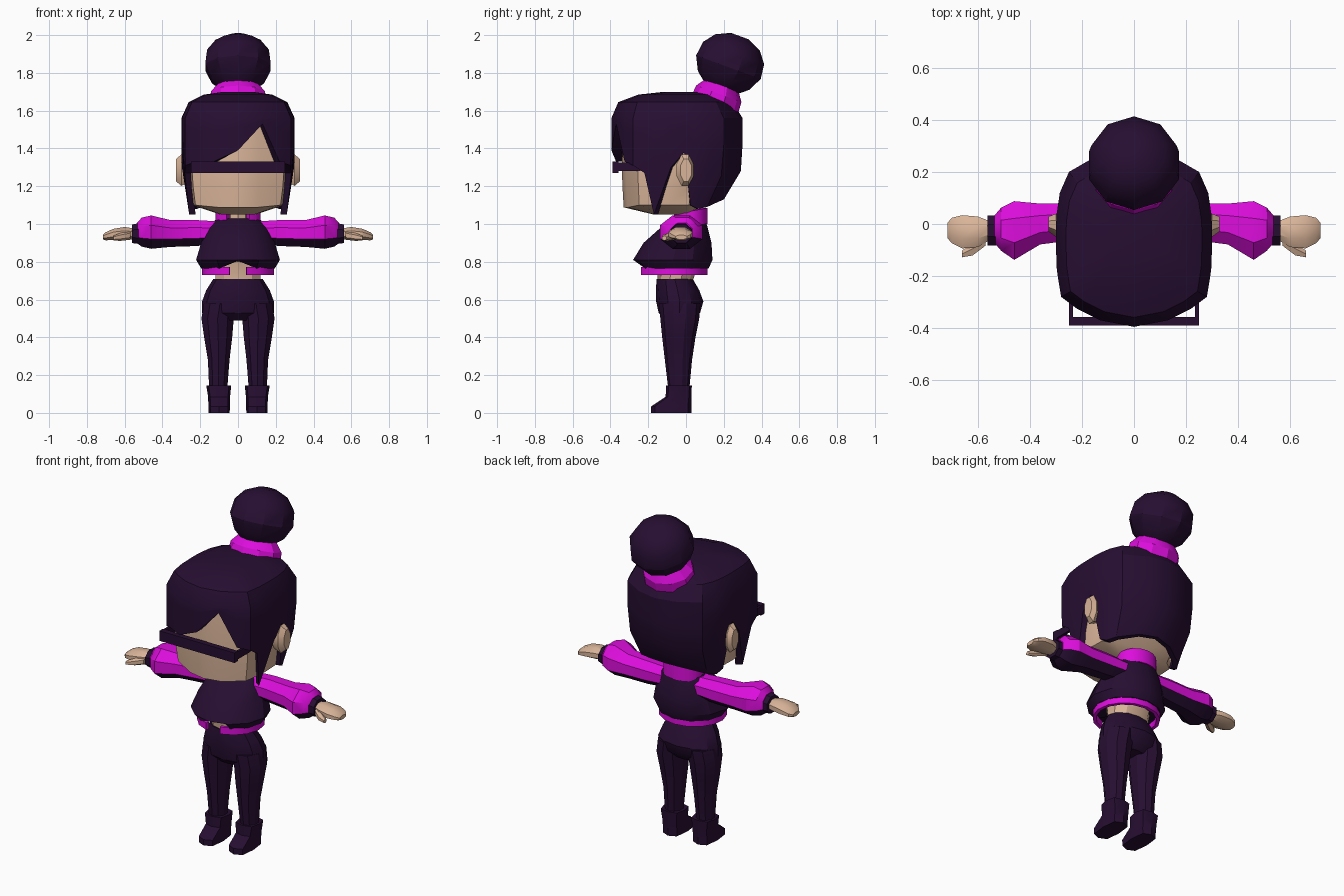
import bpy, bmesh, math
from mathutils import Matrix

if "Cube" in bpy.data.objects:
    bpy.data.objects.remove(bpy.data.objects["Cube"])


def material(name, rgb):
    m = bpy.data.materials.new(name)
    m.diffuse_color = (*rgb, 1)
    m.use_nodes = True
    m.node_tree.nodes["Principled BSDF"].inputs["Base Color"].default_value = m.diffuse_color
    return m


DARK = material("dark_purple", (0.020, 0.0045, 0.032))
PINK = material("magenta", (0.72, 0.004, 0.72))
SKIN = material("skin", (0.70, 0.46, 0.32))


def finish(name, bm, mats, rule=None, angle=30):
    bmesh.ops.recalc_face_normals(bm, faces=bm.faces[:])
    bm.normal_update()
    if rule:
        for f in bm.faces:
            f.material_index = rule(f)
    me = bpy.data.meshes.new(name)
    bm.to_mesh(me)
    bm.free()
    ob = bpy.data.objects.new(name, me)
    bpy.context.collection.objects.link(ob)
    for m in mats:
        me.materials.append(m)
    bpy.ops.object.select_all(action='DESELECT')
    ob.select_set(True)
    bpy.context.view_layer.objects.active = ob
    bpy.ops.object.shade_smooth_by_angle(angle=math.radians(angle))
    return ob


def loft(name, rings, mats, side=1, rule=None, matrix=None, cap_start=True):
    """Skin a list of closed rings and cap the ends."""
    bm = bmesh.new()
    rows = [[bm.verts.new((p[0] * side, p[1], p[2])) for p in r] for r in rings]
    n = len(rows[0])
    for a, b in zip(rows, rows[1:]):
        for i in range(n):
            j = (i + 1) % n
            bm.faces.new((a[i], a[j], b[j], b[i]))
    if cap_start:
        bm.faces.new(rows[0])
    bm.faces.new(rows[-1])
    if matrix:
        bm.transform(matrix)
    return finish(name, bm, mats, rule)


def zring(z, cx, cy, rx, ry, n=10, power=1.0):
    """Oval in the ground plane, boxier for a lower power."""
    out = []
    for i in range(n):
        a = 2 * math.pi * i / n - math.pi / 2
        c, s = round(math.cos(a), 6), round(math.sin(a), 6)
        out.append((cx + rx * math.copysign(abs(c) ** power, c),
                    cy + ry * math.copysign(abs(s) ** power, s), z))
    return out


def xring(x, cy, cz, ry, rz, n=8):
    """Oval across a limb that runs along x."""
    turn = [2 * math.pi * (i + 0.5) / n for i in range(n)]
    return [(x, cy + 1.06 * ry * math.cos(a), cz + 1.06 * rz * math.sin(a)) for a in turn]


def band(name, cy, rx, ry, thick, gap, z0, z1, lift, mats):
    """Open band round the body with a gap at the front."""
    rings = []
    for i in range(15):
        a = math.radians(-90 + gap + (360 - 2 * gap) * i / 14)
        c, s = math.cos(a), math.sin(a)
        up = lift * (s + 1) / 2
        rings.append([((rx - t) * c, cy + (ry - t) * s, z)
                      for t, z in ((0, z0), (0, z1 + up), (thick, z1 + up), (thick, z0))])
    return loft(name, rings, mats)


def box(name, lo, hi, mats):
    bm = bmesh.new()
    bmesh.ops.create_cube(bm, size=1)
    for v in bm.verts:
        v.co = [(a + b) / 2 + c * (b - a) for a, b, c in zip(lo, hi, v.co)]
    return finish(name, bm, mats)


# Head: one outline, scaled for each level (z, x scale, front scale, back scale)
half = [(0, -.34), (.11, -.318), (.245, -.255), (.265, -.1), (.26, .04), (.2, .17), (0, .22)]
outline = half + [(-x, y) for x, y in half[-2:0:-1]]
head = [[(x * sx, y * (fr if y < 0 else bk), z) for x, y in outline]
        for z, sx, fr, bk in ((1.05, .35, .5, .1), (1.10, .92, .97, .35),
                              (1.2, .97, .99, .7), (1.32, 1, 1, 1), (1.55, .96, .95, 1))]
for i in (0, 1, len(outline) - 1):          # slightly lower chin centre
    x, y, z = head[1][i]
    head[1][i] = (x, y, z - .012)
loft("head", head, [SKIN])

# Hair shell: columns of x, y, lower edge height
cols = [(0, -.395, 1.39), (.13, -.37, 1.53), (.22, -.325, 1.33), (.28, -.28, 1.31),
        (.29, -.22, 1.27), (.297, -.17, 1.05), (.30, -.08, 1.30), (.30, -.01, 1.38),
        (.297, .04, 1.10), (.285, .12, 1.08), (.25, .2, 1.09), (.12, .275, 1.12), (0, .30, 1.13)]
cols += [(-x, y, 1.33 if x == .13 else z) for x, y, z in cols[-2:0:-1]]


def hair_point(x, y, z, s=1.0):
    t = max(0, min(1, (1.32 - z) / .25))
    back = 1 - .5 * t ** 1.5 if y > 0 else 1
    return (x * s * (1 - .13 * t), y * s * back, z)


hair = [[hair_point(x, y, z, .87) for x, y, z in cols]]     # inner rim
for k in (0, .35, .7, 1):
    hair.append([hair_point(x, y, z + (1.56 - z) * k) for x, y, z in cols])
for z, s in ((1.645, .87), (1.685, .6), (1.70, .25)):
    hair.append([(x * s, y * s - .015, z) for x, y, _ in cols])
loft("hair", hair, [DARK], cap_start=False)

# Bun and hair tie, both leaning back
tilt = Matrix.Translation((0, .17, 1.68)) @ Matrix.Rotation(math.radians(-20), 4, 'X')
loft("hair_tie", [zring(z, 0, 0, r, r * .85) for z, r in
                  ((-.07, .12), (-.045, .155), (.01, .15), (.07, .10))], [PINK], matrix=tilt)
loft("bun", [zring(z, 0, 0, r, r) for z, r in
             ((.04, .09), (.085, .145), (.16, .182), (.24, .172), (.30, .125), (.335, .05))],
     [DARK], matrix=tilt)

# Visor
box("visor_bar", (-.25, -.39, 1.27), (.25, -.357, 1.33), [DARK])

# Neck and bare waist
loft("neck", [zring(z, 0, 0, .058, .058, 8) for z in (.95, 1.12)], [SKIN])
loft("waist", [zring(.68, 0, -.06, .125, .09), zring(.74, 0, -.05, .125, .1),
               zring(.84, 0, -.05, .14, .13)], [SKIN])

# Jacket body with a notch at the front, hem and collar
jacket = [zring(z, 0, cy, rx, ry, 12) for z, cy, rx, ry in
          ((.765, -.06, .195, .18), (.81, -.07, .222, .21), (.90, -.045, .195, .18),
           (.98, -.01, .165, .125), (1.03, .02, .11, .08))]
x, y, z = jacket[0][0]
jacket[0][0] = (x, y + .05, z + .04)
loft("jacket", jacket, [DARK])
band("jacket_hem", -.065, .19, .178, .02, 14, .73, .772, 0, [PINK])
band("collar", .02, .12, .095, .03, 30, 1.0, 1.05, .035, [PINK])

# Hips
loft("hips", [zring(z, 0, cy, rx, ry, 12) for z, cy, rx, ry in
              ((.49, -.035, .12, .07), (.53, -.035, .19, .11), (.59, -.033, .19, .125),
               (.65, -.045, .168, .115), (.71, -.06, .13, .095))], [DARK])

for s, tag in ((1, "left"), (-1, "right")):
    box(f"visor_arm_{tag}", (min(s * .235, s * .25), -.37, 1.28),
        (max(s * .235, s * .25), -.24, 1.325), [DARK])
    # Ear
    loft(f"ear_{tag}", [xring(*v) for v in
                        ((.25, -.01, 1.285, .035, .06), (.30, -.005, 1.285, .045, .085),
                         (.328, 0, 1.285, .03, .06))], [SKIN], s)
    # Trouser leg and boot
    loft(f"leg_{tag}", [zring(z, cx, cy, rx, ry) for z, cx, cy, rx, ry in
                        ((.12, .105, -.038, .05, .055), (.28, .102, -.04, .06, .072),
                         (.40, .105, -.038, .078, .088), (.50, .108, -.033, .09, .103),
                         (.58, .095, -.033, .09, .11))], [DARK], s)
    loft(f"boot_{tag}", [zring(z, cx, cy, rx, ry, 8, .6) for z, cx, cy, rx, ry in
                         ((0, .1, -.077, .056, .107), (.035, .1, -.077, .057, .107),
                          (.085, .1, -.04, .058, .068), (.145, .102, -.037, .066, .068))],
         [DARK], s)
    # Sleeve with a dark underside, then the cuff
    loft(f"sleeve_{tag}", [xring(*v) for v in
                           ((.10, .01, .955, .07, .06), (.22, .01, .952, .072, .07),
                            (.36, .0, .95, .08, .073), (.46, -.025, .957, .115, .09),
                            (.51, -.02, .957, .085, .078), (.535, -.02, .952, .055, .055))],
         [PINK, DARK], s, lambda f: 1 if f.normal.z < -.4 else 0)
    loft(f"cuff_{tag}", [xring(.515, -.025, .95, .06, .058), xring(.562, -.025, .948, .058, .05)],
         [DARK], s)
    # Hand and thumb
    loft(f"hand_{tag}", [xring(*v) for v in
                         ((.55, -.025, .947, .035, .03), (.60, -.03, .95, .06, .035),
                          (.66, -.03, .945, .065, .03), (.70, -.025, .935, .05, .022),
                          (.716, -.025, .93, .03, .012))], [SKIN], s)
    loft(f"thumb_{tag}", [xring(.57, -.06, .94, .025, .022, 6), xring(.62, -.095, .932, .028, .02, 6),
                          xring(.66, -.115, .925, .014, .012, 6)], [SKIN], s)
